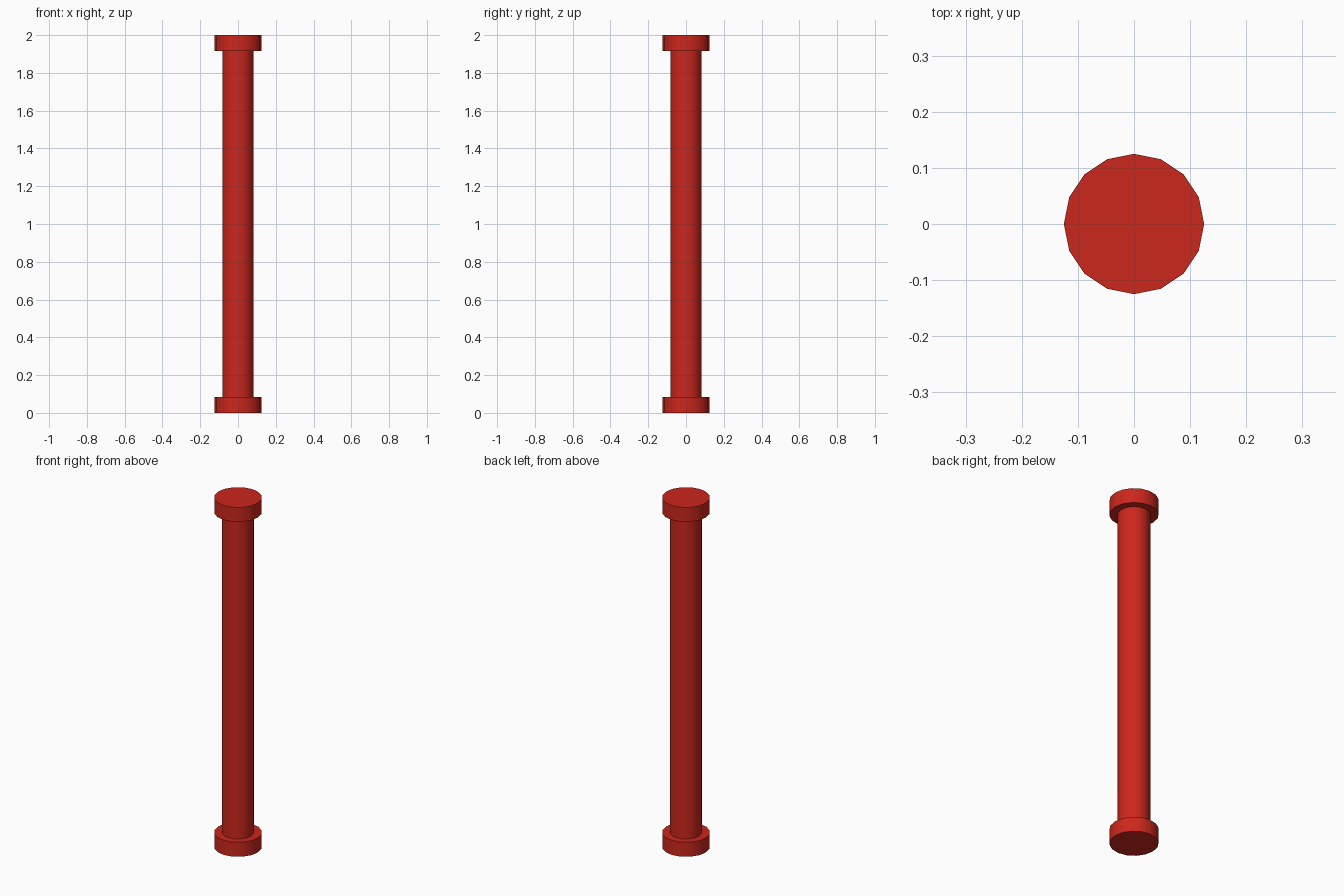
import bpy
from math import radians

if "Cube" in bpy.data.objects:
    bpy.data.objects.remove(bpy.data.objects["Cube"])

SIDES = 16
HEIGHT = 2.0
FLANGE_R, FLANGE_H = 0.125, 0.083
SHAFT_R = 0.083

red = bpy.data.materials.new("red_paint")
red.diffuse_color = (0.6, 0.02, 0.012, 1)
red.use_nodes = True
red.node_tree.nodes["Principled BSDF"].inputs["Base Color"].default_value = red.diffuse_color


def cylinder(name, radius, z0, z1, fill="NGON"):
    bpy.ops.mesh.primitive_cylinder_add(
        vertices=SIDES, radius=radius, depth=z1 - z0,
        end_fill_type=fill, location=(0, 0, (z0 + z1) / 2))
    obj = bpy.context.object
    obj.name = name
    obj.data.materials.append(red)
    bpy.ops.object.shade_smooth_by_angle(angle=radians(30))
    return obj


# End flanges
cylinder("bottom_flange", FLANGE_R, 0, FLANGE_H)
cylinder("top_flange", FLANGE_R, HEIGHT - FLANGE_H, HEIGHT)

# Pipe shaft, open where it meets the flanges
cylinder("pipe_shaft", SHAFT_R, FLANGE_H, HEIGHT - FLANGE_H, "NOTHING")
